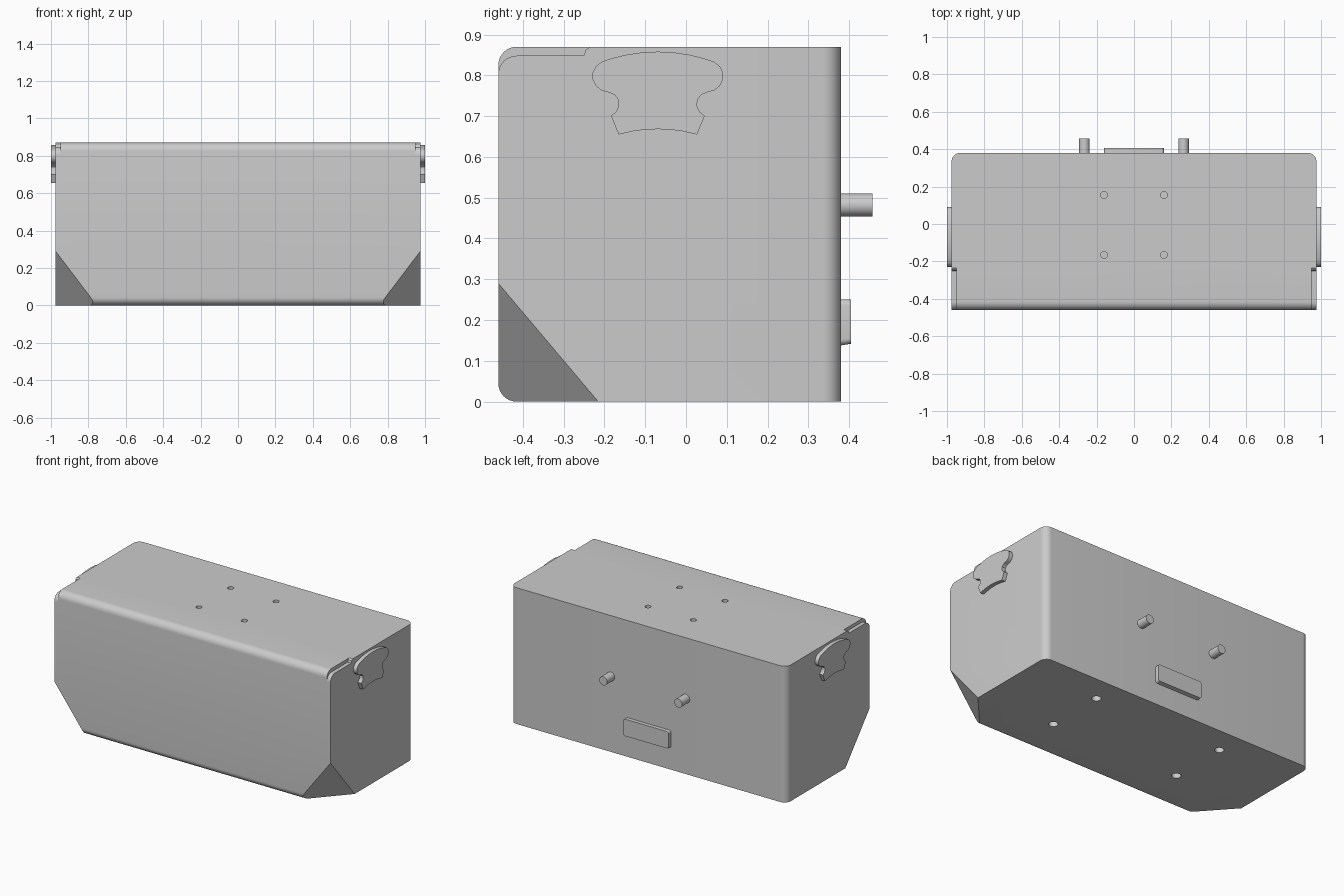
import bpy, bmesh, math
from mathutils import Vector

if "Cube" in bpy.data.objects:
    bpy.data.objects.remove(bpy.data.objects["Cube"])

GREY = (0.6, 0.6, 0.6, 1)
metal = bpy.data.materials.new("light_grey_metal")
metal.use_nodes = True
metal.diffuse_color = GREY
metal.node_tree.nodes["Principled BSDF"].inputs["Base Color"].default_value = GREY

X, FRONT, BACK, TOP = 0.975, -0.46, 0.38, 0.87


def finish(name, bm):
    bmesh.ops.recalc_face_normals(bm, faces=bm.faces)
    mesh = bpy.data.meshes.new(name)
    bm.to_mesh(mesh)
    bm.free()
    mesh.materials.append(metal)
    obj = bpy.data.objects.new(name, mesh)
    bpy.context.collection.objects.link(obj)
    return obj


def smooth(obj):
    bpy.ops.object.select_all(action='DESELECT')
    obj.select_set(True)
    bpy.context.view_layer.objects.active = obj
    bpy.ops.object.shade_smooth_by_angle(angle=math.radians(30))


def box(lo, hi):
    bm = bmesh.new()
    bmesh.ops.create_cube(bm, size=1)
    for v in bm.verts:
        v.co = [hi[i] if v.co[i] > 0 else lo[i] for i in range(3)]
    return bm


def prism(name, profile, x0, x1):
    """Extrude a (y, z) profile along x."""
    bm = bmesh.new()
    face = bm.faces.new([bm.verts.new((x0, y, z)) for y, z in profile])
    new = bmesh.ops.extrude_face_region(bm, geom=[face])["geom"]
    bmesh.ops.translate(bm, vec=(x1 - x0, 0, 0),
                        verts=[g for g in new if isinstance(g, bmesh.types.BMVert)])
    return finish(name, bm)


def cylinder(name, centre, radius, depth, along_y=False):
    bm = bmesh.new()
    bmesh.ops.create_cone(bm, cap_ends=True, segments=32, radius1=radius,
                          radius2=radius, depth=depth)
    obj = finish(name, bm)
    if along_y:
        obj.rotation_euler.x = math.pi / 2
    obj.location = centre
    return obj


# Body: rounded front lengthwise edges and rounded back uprights
bm = box((-X, FRONT, 0), (X, BACK, TOP))
round_edges = []
for e in bm.edges:
    a, b = (v.co for v in e.verts)
    lengthwise = abs(a.x - b.x) > 1 and a.y < 0
    upright = abs(a.z - b.z) > 0.5 and a.y > 0
    if lengthwise or upright:
        round_edges.append(e)
bmesh.ops.bevel(bm, geom=round_edges, offset=0.045, offset_type='OFFSET',
                segments=8, profile=0.5, affect='EDGES')

# Slanted cuts across the two lower front corners
for s in (-1, 1):
    normal = Vector((s / 0.22, -1 / 0.245, -1 / 0.29)).normalized()
    cut = bmesh.ops.bisect_plane(bm, geom=bm.verts[:] + bm.edges[:] + bm.faces[:],
                                 plane_co=(s * X, FRONT, 0.29), plane_no=normal,
                                 clear_outer=True)
    rim = [g for g in cut["geom_cut"] if isinstance(g, bmesh.types.BMEdge)]
    bmesh.ops.contextual_create(bm, geom=rim)
body = finish("body", bm)

# Cutters: stepped lip at the ends, screw holes above, foot holes below
cutters = []
arc = [(FRONT + 0.045 * (1 - math.cos(t)), 0.803 + 0.045 * math.sin(t))
       for t in (math.pi / 2 * i / 8 for i in range(9))]
lip = [(-0.5, 0.803)] + arc + [(-0.25, 0.848), (-0.246, 0.862), (-0.232, 0.872),
                               (-0.232, 0.95), (-0.5, 0.95)]
for s in (-1, 1):
    cutters.append(prism("lip_cutter", lip, s * 0.95, s * 1.1))
    for y in (-0.165, 0.155):
        cutters.append(cylinder("screw_cutter", (s * 0.16, y, TOP), 0.018, 0.16))
    for y in (-0.17, 0.21):
        cutters.append(cylinder("foot_cutter", (s * 0.455, y, 0), 0.027, 0.16))
bpy.context.view_layer.objects.active = body
for c in cutters:
    c.hide_render = True
    mod = body.modifiers.new("cut", 'BOOLEAN')
    mod.operation = 'DIFFERENCE'
    mod.solver = 'EXACT'
    mod.object = c
    bpy.ops.object.modifier_apply(modifier=mod.name)
for c in cutters:
    bpy.data.objects.remove(c)
smooth(body)

# Side badges: half outline, mirrored about their centre line
half = [(0, 0.858), (0.04, 0.856), (0.08, 0.85), (0.115, 0.841), (0.138, 0.833),
        (0.152, 0.822), (0.16, 0.806), (0.16, 0.79), (0.152, 0.774), (0.138, 0.763),
        (0.12, 0.758), (0.106, 0.752), (0.097, 0.74), (0.096, 0.725), (0.102, 0.711),
        (0.115, 0.701), (0.096, 0.655), (0.06, 0.663), (0.03, 0.667), (0, 0.668)]
MID = -0.069
outline = [(MID + y, z) for y, z in half] + [(MID - y, z) for y, z in half[-2:0:-1]]
for s, side in ((1, "left"), (-1, "right")):
    smooth(prism(side + "_side_badge", outline, s * (X - 0.005), s))
    # Back pegs
    smooth(cylinder(side + "_back_peg", (s * 0.265, 0.4135, 0.482), 0.028, 0.087, True))

# Back plate with softened lower corners and a slanted underside
bm = box((-0.16, BACK - 0.005, 0.137), (0.16, 0.405, 0.25))
corners = [e for e in bm.edges if abs(e.verts[0].co.y - e.verts[1].co.y) > 0.01]
bmesh.ops.bevel(bm, geom=corners, offset=0.014, offset_type='OFFSET', segments=5,
                profile=0.5, affect='EDGES')
for v in bm.verts:
    if v.co.y > 0.4 and v.co.z < 0.19:
        v.co.z += 0.005
smooth(finish("back_plate", bm))
